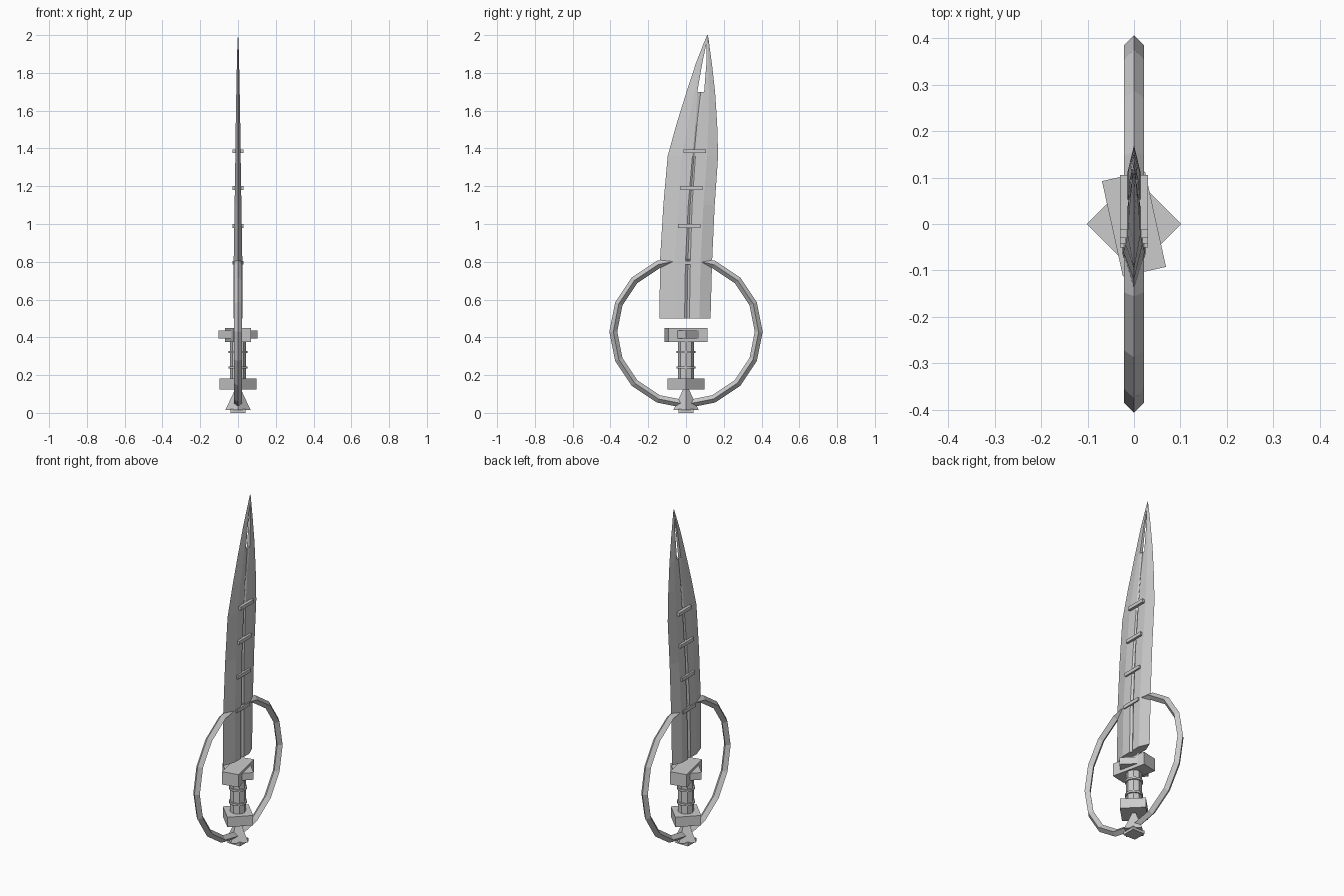
import bpy, bmesh, math
from mathutils import Matrix, Vector

if "Cube" in bpy.data.objects:
    bpy.data.objects.remove(bpy.data.objects["Cube"])

steel = bpy.data.materials.new("grey steel")
steel.diffuse_color = (0.6, 0.6, 0.6, 1)
steel.use_nodes = True
steel.node_tree.nodes["Principled BSDF"].inputs["Base Color"].default_value = steel.diffuse_color


def finish(name, bm):
    bmesh.ops.recalc_face_normals(bm, faces=bm.faces)
    me = bpy.data.meshes.new(name)
    bm.to_mesh(me)
    bm.free()
    me.materials.append(steel)
    ob = bpy.data.objects.new(name, me)
    bpy.context.collection.objects.link(ob)
    return ob


def box(name, center, size, turn=0):
    bm = bmesh.new()
    bmesh.ops.create_cube(bm, size=1)
    bm.transform(Matrix.Translation(center) @ Matrix.Rotation(math.radians(turn), 4, 'Z')
                 @ Matrix.Diagonal((*size, 1)))
    return finish(name, bm)


def cone(name, z0, z1, r0, r1, sides):
    bm = bmesh.new()
    bmesh.ops.create_cone(bm, cap_ends=True, segments=sides, radius1=r0, radius2=r1, depth=z1 - z0)
    bm.transform(Matrix.Translation((0, 0, (z0 + z1) / 2)))
    return finish(name, bm)


# Blade: lofted bevelled section with a V groove that opens into a slot near the tip
# rows: z, left edge, right edge, groove centre, groove half width, half thickness
rows = [(0.50, -0.140, 0.130, 0.005, 0.013, 0.025),
        (0.80, -0.138, 0.138, 0.010, 0.013, 0.023),
        (1.10, -0.120, 0.152, 0.022, 0.010, 0.018),
        (1.36, -0.097, 0.170, 0.042, 0.008, 0.014),
        (1.53, -0.050, 0.165, 0.058, 0.008, 0.012),
        (1.70, 0.003, 0.154, 0.078, 0.018, 0.009),
        (1.85, 0.052, 0.137, 0.097, 0.011, 0.006),
        (1.96, 0.095, 0.122, 0.109, 0.000, 0.003),
        (2.00, 0.113, 0.115, 0.114, 0.000, 0.0005)]
SLOT = 5
bm = bmesh.new()
loft = []
for z, l, r, c, g, t in rows:
    w = r - l
    lf, rf = min(l + 0.28 * w, c - g - 0.002), max(r - 0.22 * w, c + g + 0.002)
    half = [(lf, t), (c - g, t), (c, t * 0.6 if g else t), (c + g, t), (rf, t)]
    sec = [(l, 0)] + half + [(r, 0)] + [(y, -x) for y, x in reversed(half)]
    loft.append([bm.verts.new((x, y, z)) for y, x in sec])
n = 12
for k in range(len(rows) - 1):
    a, b = loft[k], loft[k + 1]
    for i in range(n):
        if SLOT <= k < 7 and i in (2, 3, 8, 9):
            continue
        j = (i + 1) % n
        bm.faces.new((a[i], a[j], b[j], b[i]))
    if SLOT <= k < 7:  # slot side walls
        bm.faces.new((a[2], a[10], b[10], b[2]))
        bm.faces.new((a[4], a[8], b[8], b[4]))
bm.faces.new([loft[SLOT][i] for i in (2, 3, 4, 8, 9, 10)])  # slot floor
bm.faces.new(loft[0])
bm.faces.new(loft[-1])
bmesh.ops.remove_doubles(bm, verts=bm.verts, dist=0.0001)
finish("blade", bm)

# Cross bars on the blade
for i, (z, y) in enumerate([(0.795, 0.008), (0.99, 0.017), (1.19, 0.029), (1.385, 0.046)]):
    box(f"blade_bar_{i + 1}", (0, y, z), (0.06, 0.118, 0.02))

# Ring guard: 16-sided hoop with diamond section
bm = bmesh.new()
R, r, N = 0.385, 0.021, 16
hoop = []
for k in range(N):
    a = 2 * math.pi * k / N
    d = Vector((0, math.cos(a), math.sin(a)))
    hoop.append([bm.verts.new(d * (R + r * math.cos(b)) + Vector((r * math.sin(b), 0, 0.43)))
                 for b in (0, math.pi / 2, math.pi, 3 * math.pi / 2)])
for k in range(N):
    a, b = hoop[k], hoop[(k + 1) % N]
    for i in range(4):
        j = (i + 1) % 4
        bm.faces.new((a[i], a[j], b[j], b[i]))
finish("ring_guard", bm)

# Hilt blocks
side = 0.102 * math.sqrt(2)
box("upper_guard", (0, 0, 0.4125), (0.095, 0.21, 0.075), 12.4)
box("upper_guard_cross", (0, 0, 0.415), (side, side, 0.042), 45)
box("lower_guard", (0, 0, 0.154), (side * 0.97, side * 0.97, 0.058), 45)

# Grip with bands
cone("grip", 0.18, 0.38, 0.042, 0.042, 8)
for i, z in enumerate((0.24, 0.322)):
    cone(f"grip_band_{i + 1}", z - 0.006, z + 0.006, 0.049, 0.049, 12)

# Pommel
cone("pommel", 0.015, 0.14, 0.067, 0.008, 4)
box("pommel_foot", (0, 0, 0.01), (0.08, 0.08, 0.02))
